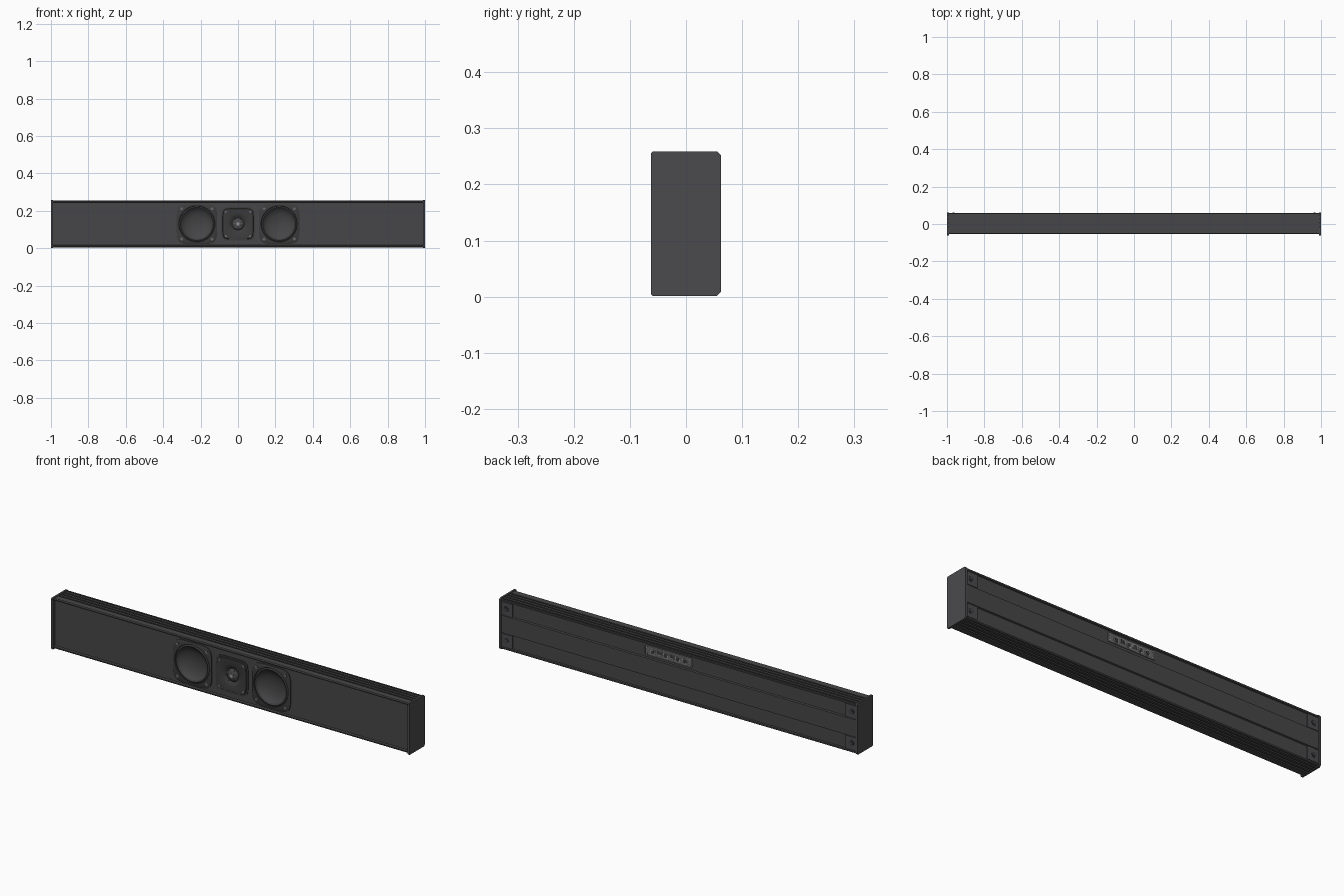
import bpy, bmesh, math

cube = bpy.data.objects.get("Cube")
if cube:
    bpy.data.objects.remove(cube, do_unlink=True)

MID = 0.13  # height of the long axis


def material(name, r, g, b):
    m = bpy.data.materials.new(name)
    m.use_nodes = True
    m.diffuse_color = (r, g, b, 1)
    m.node_tree.nodes["Principled BSDF"].inputs["Base Color"].default_value = (r, g, b, 1)
    return m


charcoal = material("charcoal", 0.062, 0.062, 0.065)
cap_grey = material("cap grey", 0.07, 0.07, 0.076)
black = material("driver black", 0.045, 0.045, 0.047)
cone_grey = material("cone grey", 0.06, 0.06, 0.063)
steel = material("steel", 0.3, 0.3, 0.31)
plate_grey = material("plate grey", 0.13, 0.13, 0.135)


def finish(name, bm, mats, smooth=False):
    bmesh.ops.recalc_face_normals(bm, faces=bm.faces)
    me = bpy.data.meshes.new(name)
    bm.to_mesh(me)
    bm.free()
    ob = bpy.data.objects.new(name, me)
    bpy.context.collection.objects.link(ob)
    for m in mats:
        me.materials.append(m)
    bpy.ops.object.select_all(action="DESELECT")
    ob.select_set(True)
    bpy.context.view_layer.objects.active = ob
    if smooth:
        bpy.ops.object.shade_smooth_by_angle(angle=math.radians(35))
    return ob


def prism(name, profile, x0, x1, mat):
    """Extrude a (y, z) profile along x."""
    bm = bmesh.new()
    face = bm.faces.new([bm.verts.new((x0, y, z)) for y, z in profile])
    ext = bmesh.ops.extrude_face_region(bm, geom=[face])["geom"]
    bmesh.ops.translate(bm, vec=(x1 - x0, 0, 0),
                        verts=[v for v in ext if isinstance(v, bmesh.types.BMVert)])
    return finish(name, bm, [mat])


def box(name, x, y, z, sx, sy, sz, mat):
    profile = [(y - sy / 2, z - sz / 2), (y + sy / 2, z - sz / 2),
               (y + sy / 2, z + sz / 2), (y - sy / 2, z + sz / 2)]
    return prism(name, profile, x - sx / 2, x + sx / 2, mat)


def loft(name, x, z, rings, mats, steps=64):
    """Join rings of (size, y, squareness, material) facing along y."""
    bm = bmesh.new()
    previous = None
    for size, y, power, index in rings:
        loop = []
        for i in range(steps):
            c, s = (f(math.tau * (i + 0.5) / steps) for f in (math.cos, math.sin))
            r = size / (abs(c) ** power + abs(s) ** power) ** (1 / power)
            loop.append(bm.verts.new((x + r * c, y, z + r * s)))
        if previous:
            for i in range(steps):
                j = (i + 1) % steps
                bm.faces.new((previous[i], previous[j], loop[j], loop[i])).material_index = index
        else:
            bm.faces.new(loop)
        previous = loop
    bm.faces.new(previous).material_index = rings[-1][3]
    return finish(name, bm, mats, True)


def disc(name, x, z, radius, y0, y1, mat, steps=20):
    return loft(name, x, z, [(radius, y0, 2, 0), (radius, y1, 2, 0)], [mat], steps)


# Extruded cabinet: recessed front, grooved top and bottom, two channels in the back
upper = [(-0.046, 0.244), (-0.054, 0.247), (-0.054, 0.252), (-0.050, 0.256)]
for y in (-0.015, 0.006, 0.027, 0.048):
    upper += [(y - 0.004, 0.256), (y - 0.004, 0.249), (y + 0.004, 0.249), (y + 0.004, 0.256)]
upper += [(0.055, 0.256), (0.058, 0.253), (0.058, 0.246),
          (0.051, 0.244), (0.051, 0.177), (0.058, 0.174)]
lower = [(y, 2 * MID - z) for y, z in reversed(upper)]
cabinet = prism("cabinet", upper + lower, -0.993, 0.993, charcoal)

# Openings behind the drivers
for x, radius in ((-0.22, 0.092), (0.22, 0.092), (0, 0.056)):
    cutter = disc("opening_cutter", x, MID, radius, -0.1, -0.005, charcoal, 48)
    cutter.hide_render = True
    mod = cabinet.modifiers.new("opening", "BOOLEAN")
    mod.operation, mod.solver, mod.object = "DIFFERENCE", "EXACT", cutter
    bpy.context.view_layer.objects.active = cabinet
    bpy.ops.object.modifier_apply(modifier="opening")
    bpy.data.objects.remove(cutter, do_unlink=True)

# End caps with clipped corners, larger at the back
cap = [(-0.062, 0.004), (-0.059, 0.001), (0.055, 0.001), (0.062, 0.008)]
cap += [(y, 2 * MID - z) for y, z in reversed(cap)]
for side, label in ((1, "left"), (-1, "right")):
    prism(label + "_end_cap", cap, side * 0.99, side, cap_grey)
    # Mounting blocks with keyhole discs at the ends of the back channels
    for offset, level in ((0.08, "upper"), (-0.08, "lower")):
        z = MID + offset
        box(f"{label}_{level}_mount_block", side * 0.96, 0.0535, z, 0.06, 0.007, 0.066, cap_grey)
        disc(f"{label}_{level}_mount_screw", side * 0.965, z, 0.013, 0.056, 0.0595, black)
        disc(f"{label}_{level}_mount_slot", side * 0.965, z, 0.006, 0.0585, 0.061, cap_grey)

# Drivers: square frame, roll surround and dished cone
woofer = [(0.108, -0.045, 5, 0), (0.108, -0.050, 5, 0), (0.105, -0.052, 5, 0),
          (0.097, -0.052, 2, 0), (0.095, -0.049, 2, 0), (0.092, -0.052, 2, 0),
          (0.088, -0.053, 2, 0), (0.084, -0.051, 2, 0), (0.081, -0.047, 2, 0),
          (0.065, -0.036, 2, 1), (0.045, -0.029, 2, 1), (0.022, -0.025, 2, 1),
          (0.004, -0.024, 2, 1)]
tweeter = [(0.09, -0.045, 6, 0), (0.09, -0.049, 6, 0), (0.082, -0.049, 6, 0),
           (0.080, -0.052, 6, 0), (0.054, -0.052, 2, 0), (0.046, -0.049, 2, 0),
           (0.033, -0.042, 2, 0), (0.031, -0.044, 2, 1), (0.026, -0.049, 2, 1),
           (0.016, -0.052, 2, 1), (0.004, -0.053, 2, 1)]


def driver(name, x, rings, reach, screw):
    ob = loft(name, x, MID, rings, [black, cone_grey])
    # Remove the hidden back wall so that the dish stays open
    bm = bmesh.new()
    bm.from_mesh(ob.data)
    backs = [f for f in bm.faces if all(v.co.y > -0.0455 and
             max(abs(v.co.x - x), abs(v.co.z - MID)) > reach for v in f.verts)]
    bmesh.ops.delete(bm, geom=backs, context="FACES")
    bm.to_mesh(ob.data)
    bm.free()
    for i in (-1, 1):
        for k in (-1, 1):
            disc(name + "_screw", x + i * reach, MID + k * reach, screw, -0.05, -0.0535, plate_grey)


driver("right_woofer", -0.22, woofer, 0.081, 0.008)
driver("left_woofer", 0.22, woofer, 0.081, 0.008)
driver("tweeter", 0, tweeter, 0.066, 0.007)

# Small phase plug on a thin bridge over the tweeter dome
disc("tweeter_plug", 0, MID, 0.009, -0.050, -0.0545, steel)
for k in range(3):
    bar = box("tweeter_guard", 0, -0.0535, 0, 0.07, 0.001, 0.003, plate_grey)
    bar.location.z = MID
    bar.rotation_euler.y = k * math.pi / 3

# Connector panel in the upper back channel
PX, PZ = 0.06, 0.213
box("connector_plate", PX, 0.0525, PZ, 0.26, 0.004, 0.046, plate_grey)
for k in (-1, 1):
    box("connector_rim_long", PX, 0.055, PZ + k * 0.0225, 0.26, 0.003, 0.002, steel)
    box("connector_rim_short", PX + k * 0.129, 0.055, PZ, 0.002, 0.003, 0.046, steel)
    for j in (-1, 1):
        disc("connector_plate_screw", PX + k * 0.121, PZ + j * 0.016, 0.004, 0.054, 0.056, steel)
for i, dx in enumerate((-0.09, -0.052, 0.015, 0.085)):
    disc("round_socket", PX + dx, PZ - 0.002, 0.014, 0.054, 0.057, steel)
    disc("round_socket_core", PX + dx, PZ - 0.002, 0.010, 0.056, 0.0585, black)
for dx in (-0.018, 0.05):
    box("port_surround", PX + dx, 0.055, PZ + 0.003, 0.026, 0.004, 0.02, steel)
    box("port_opening", PX + dx, 0.0565, PZ + 0.003, 0.02, 0.003, 0.014, black)
